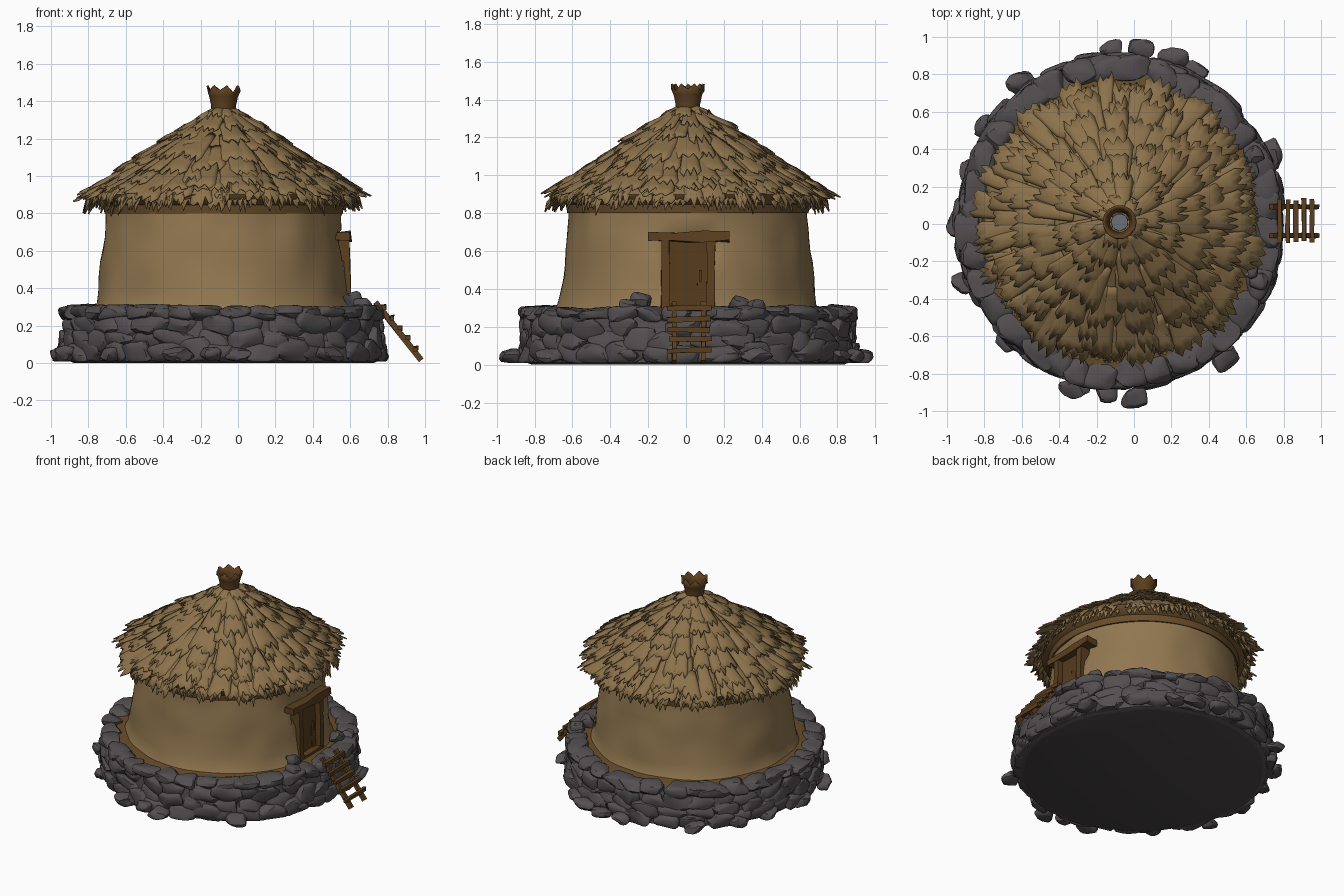
import bpy, bmesh, math, random
from mathutils import Vector, Matrix, noise

if "Cube" in bpy.data.objects:
    bpy.data.objects.remove(bpy.data.objects["Cube"])

random.seed(7)
U = random.uniform
CX, CY = -0.077, 0.01            # hut axis


def material(name, rgb):
    m = bpy.data.materials.new(name)
    m.diffuse_color = (*rgb, 1)
    m.use_nodes = True
    m.node_tree.nodes["Principled BSDF"].inputs["Base Color"].default_value = m.diffuse_color
    return m


CLAY = material("clay", (0.285, 0.185, 0.08))
THATCH = material("thatch", (0.262, 0.168, 0.07))
STONE = material("stone", (0.088, 0.078, 0.08))
UNDERSIDE = material("dark_stone", (0.066, 0.058, 0.061))
WOOD = material("wood", (0.105, 0.05, 0.014))
DOOR = material("door_wood", (0.092, 0.045, 0.012))
EARTH = material("earth", (0.14, 0.074, 0.024))
ASH = material("ash", (0.15, 0.16, 0.19))


def finish(bm, name, mats, angle=35):
    bmesh.ops.recalc_face_normals(bm, faces=bm.faces[:])
    me = bpy.data.meshes.new(name)
    bm.to_mesh(me)
    bm.free()
    for m in mats:
        me.materials.append(m)
    ob = bpy.data.objects.new(name, me)
    bpy.context.collection.objects.link(ob)
    bpy.ops.object.select_all(action='DESELECT')
    bpy.context.view_layer.objects.active = ob
    ob.select_set(True)
    bpy.ops.object.shade_smooth_by_angle(angle=math.radians(angle))
    return ob


def lathe(bm, profile, seg, bump=0.0, mats=None, sy=1.0):
    """Spin (radius, z) points about the hut axis, with optional noise."""
    rings = []
    for r, z in profile:
        ring = []
        for i in range(seg):
            a = math.tau * i / seg
            d = Vector((math.cos(a), math.sin(a), 0))
            k = r + bump * noise.noise(d * 3 + Vector((0, 0, z * 5)))
            ring.append(bm.verts.new((CX + d.x * k, CY + d.y * k * sy, z)))
        rings.append(ring)
    for j in range(len(rings) - 1):
        for i in range(seg):
            n = (i + 1) % seg
            f = bm.faces.new((rings[j][i], rings[j][n], rings[j + 1][n], rings[j + 1][i]))
            f.material_index = mats[j] if mats else 0
    return rings


def beam(bm, p, q, w, d, jitter=0.004):
    """Roughly hewn box beam from p to q."""
    p, q = Vector(p), Vector(q)
    ax = (q - p).normalized()
    side = ax.cross(Vector((1, 0, 0.01))).normalized()
    up = side.cross(ax)
    rings = []
    for k in range(4):
        c = p.lerp(q, k / 3)
        rings.append([bm.verts.new(c + side * (sx * w / 2 + U(-jitter, jitter))
                                   + up * (sy * d / 2 + U(-jitter, jitter)))
                      for sx, sy in ((-1, -1), (1, -1), (1, 1), (-1, 1))])
    for a, b in zip(rings, rings[1:]):
        for i in range(4):
            bm.faces.new((a[i], a[(i + 1) % 4], b[(i + 1) % 4], b[i]))
    bm.faces.new(rings[0])
    bm.faces.new(rings[-1])


def stone(bm, a, r, z, sx, sy, sz, tilt=0.12, oval=1.03):
    """Irregular boulder: squared-off ball trimmed by random planes."""
    vs = bmesh.ops.create_icosphere(bm, subdivisions=3, radius=1)['verts']
    cuts = [(Vector((U(-1, 1), U(-1, 1), U(-1, 1))).normalized(), U(0.7, 0.95)) for _ in range(9)]
    off = Vector((U(0, 50), U(0, 50), 0))
    rot = Matrix.Rotation(a - math.pi / 2, 3, 'Z') @ Matrix.Rotation(U(-tilt, tilt), 3, 'Y') \
        @ Matrix.Rotation(U(-tilt, tilt), 3, 'X')
    for v in vs:
        c = v.co
        p = Vector([math.copysign(abs(t) ** 0.55, t) for t in c])
        for n, d in cuts:
            over = p.dot(n) - d
            if over > 0:
                p -= n * over * 0.9
        p *= 1 + 0.12 * noise.noise(c * 1.5 + off)
        p = rot @ Vector((p.x * sx, p.y * sy, p.z * sz))
        v.co = p + Vector((CX + r * math.cos(a), CY + r * oval * math.sin(a), z))
        v.co.z = max(v.co.z, 0.008)


# foundation: solid drum with earth floor on top
bm = bmesh.new()
rings = lathe(bm, [(0.80, 0), (0.83, 0.012), (0.835, 0.1), (0.82, 0.27), (0.77, 0.285), (0.6, 0.293)],
              64, 0.02, [0, 0, 0, 0, 1], 1.03)
bm.faces.new(rings[0]).material_index = 2
bm.faces.new(rings[-1]).material_index = 1
finish(bm, "foundation", [STONE, EARTH, UNDERSIDE])

# foundation stones: four stacked courses, the top one forming the rim
bm = bmesh.new()
for k, (r, z, n, h) in enumerate(((0.835, 0.06, 32, 0.062), (0.825, 0.125, 29, 0.065),
                                  (0.818, 0.195, 31, 0.065), (0.795, 0.268, 36, 0.044))):
    for i in range(n):
        a = math.tau * (i + U(-0.25, 0.25) + k * 0.5) / n
        depth = 0.078 if k == 3 else U(0.036, 0.05)
        stone(bm, a, r + U(-0.012, 0.012), z + U(-0.012, 0.012) * (k < 3),
              U(0.85, 1.25) * 0.1, depth, h * U(0.85, 1.1), 0.16 if k < 3 else 0.07)
# loose stones at the foot
for x, y in ((-0.61, 0.76), (0.74, 0.37), (-0.92, -0.32), (-0.95, 0.01), (0.0, -0.93), (-0.32, -0.88),
             (-0.12, 0.93), (0.04, 0.93), (0.21, 0.89), (0.49, -0.72), (-0.80, 0.52), (0.33, 0.82),
             (-0.88, 0.28), (0.71, -0.3), (-0.68, -0.62), (-0.15, -0.9), (0.74, 0.2)):
    stone(bm, math.atan2(y - CY, x - CX), math.hypot(x - CX, y - CY), 0.045,
          U(0.06, 0.085), 0.055, 0.038, 0.3, 1.0)
# odd stones standing on the rim near the door
for y, x, z in ((-0.235, 0.62, 0.335), (0.28, 0.62, 0.315), (0.36, 0.64, 0.30), (-0.3, 0.67, 0.30)):
    stone(bm, math.atan2(y - CY, x - CX), math.hypot(x - CX, y - CY), z, 0.052, 0.05, 0.045, 0.2, 1.0)
finish(bm, "foundation_stones", [STONE], 30)

# clay wall, pushed inward behind the doorway
bm = bmesh.new()
lathe(bm, [(0.70, 0.285), (0.683, 0.32), (0.672, 0.38), (0.662, 0.46), (0.654, 0.54), (0.647, 0.6),
           (0.64, 0.67), (0.636, 0.71), (0.628, 0.78), (0.625, 0.88)], 120, 0.016)
for v in bm.verts:
    if v.co.x > 0.3 and abs(v.co.y - 0.01) < 0.135 and v.co.z < 0.69:
        v.co.x = min(v.co.x, 0.52)
finish(bm, "clay_wall", [CLAY], 60)

# door: planks, handle, posts and lintel
bm = bmesh.new()
for i in range(4):
    y = -0.068 + i * 0.052
    beam(bm, (0.55 + (i % 2) * 0.003, y, 0.285), (0.54, y, 0.66), 0.056, 0.03, 0.001)
beam(bm, (0.568, 0.075, 0.44), (0.566, 0.075, 0.50), 0.014, 0.016, 0.001)
finish(bm, "door_planks", [DOOR])
bm = bmesh.new()
for y in (-0.108, 0.132):
    beam(bm, (0.568, y, 0.28), (0.56, y, 0.66), 0.042, 0.075)
beam(bm, (0.562, -0.2, 0.677), (0.562, 0.23, 0.677), 0.05, 0.08, 0.007)
beam(bm, (0.585, -0.11, 0.297), (0.585, 0.13, 0.297), 0.025, 0.05)
finish(bm, "door_frame", [WOOD])

# ladder leaning on the foundation
bm = bmesh.new()
for y in (-0.062, 0.092):
    beam(bm, (0.735, y, 0.325), (0.98, y, 0.015), 0.026, 0.028, 0.003)
for i in range(5):
    t = 0.12 + i * 0.18
    x, z = 0.75 + 0.24 * t, 0.335 - 0.31 * t
    beam(bm, (x, -0.1 + U(-.01, .01), z + U(-.006, .006)), (x, 0.13 + U(-.01, .01), z + U(-.006, .006)),
         0.026, 0.024, 0.003)
finish(bm, "ladder", [WOOD])

# roof core with darker underside
ROOF = [(0.0, 1.38), (0.07, 1.335), (0.16, 1.27), (0.33, 1.16), (0.58, 0.985), (0.76, 0.87), (0.95, 0.77)]


def roof_z(r):
    for (r0, z0), (r1, z1) in zip(ROOF, ROOF[1:]):
        if r <= r1:
            return z0 + (z1 - z0) * (r - r0) / (r1 - r0)
    return ROOF[-1][1]


bm = bmesh.new()
lathe(bm, [(0.04, 1.35)] + ROOF[1:5] + [(0.70, 0.90), (0.69, 0.875), (0.645, 0.845), (0.637, 0.80), (0.61, 0.80)],
      64, 0.0, [0, 0, 0, 0, 0, 1, 1, 1, 1])
finish(bm, "roof_core", [THATCH, EARTH])


def thatch_strip(bm, a, r0, r1, w, lift, drop=0.0):
    """Arched bundle of straw with a ragged lower end."""
    cols, rows = 6, 4
    teeth = [(0.03 if c % 2 else -0.02) * U(0.0, 1.4) for c in range(cols + 1)]
    skew = U(-0.22, 0.22)
    roll = U(-0.008, 0.008)
    grid = []
    for j in range(rows + 1):
        t = j / rows
        line = []
        for c in range(cols + 1):
            s = c / cols * 2 - 1
            tooth = teeth[c] if j == rows else 0
            r = r0 + (r1 - r0) * t + tooth * (0.3 if drop else 1)
            z = roof_z(r) + 0.006 + lift * t + 0.014 * (1 - s * s) + roll * s * t - drop * t * t
            z -= tooth if drop else 0
            o = s * w * (0.6 + 0.4 * t) + skew * (r - r0)
            line.append(bm.verts.new((CX + r * math.cos(a) - o * math.sin(a),
                                      CY + r * math.sin(a) + o * math.cos(a), z)))
        grid.append(line)
    for j in range(rows):
        for c in range(cols):
            bm.faces.new((grid[j][c], grid[j + 1][c], grid[j + 1][c + 1], grid[j][c + 1]))


# overlapping thatch tiers, plus a hanging fringe under the eave
TIERS = [(0.60, 0.705, 50, 0.05, 0.0, 0.07), (0.58, 0.735, 46, 0.055, 0.01, 0.05),
         (0.54, 0.745, 44, 0.07, 0.02, 0.0),
         (0.44, 0.67, 36, 0.075, 0.024, 0.0), (0.35, 0.57, 31, 0.072, 0.024, 0.0),
         (0.25, 0.46, 25, 0.07, 0.024, 0.0), (0.15, 0.34, 20, 0.064, 0.024, 0.0),
         (0.08, 0.23, 14, 0.056, 0.022, 0.0), (0.04, 0.13, 9, 0.045, 0.014, 0.0)]
bm = bmesh.new()
for r0, r1, n, w, lift, drop in TIERS:
    vary = 0.015 if drop else 0.04 * min(1, r1 / 0.4)
    for i in range(n):
        a = math.tau * (i + U(-0.4, 0.4)) / n
        thatch_strip(bm, a, r0, r1 + U(-vary, vary), w * U(0.65, 1.2), lift + U(-0.008, 0.014), drop)
roof = finish(bm, "thatch_roof", [THATCH], 40)
sol = roof.modifiers.new("thickness", 'SOLIDIFY')
sol.thickness = 0.008

# topknot: flared crown with a jagged rim
bm = bmesh.new()
rings = lathe(bm, [(0.058, 1.32), (0.054, 1.375), (0.066, 1.43), (0.08, 1.475)], 14)
for i, v in enumerate(rings[-1]):
    v.co.z += 0.01 if i % 2 else -0.02 + U(-0.012, 0.01)
top = finish(bm, "topknot", [WOOD])
sol = top.modifiers.new("thickness", 'SOLIDIFY')
sol.thickness = 0.012
bm = bmesh.new()
bm.faces.new(lathe(bm, [(0.046, 1.38), (0.045, 1.395)], 14)[-1])
finish(bm, "smoke_hole", [ASH])
